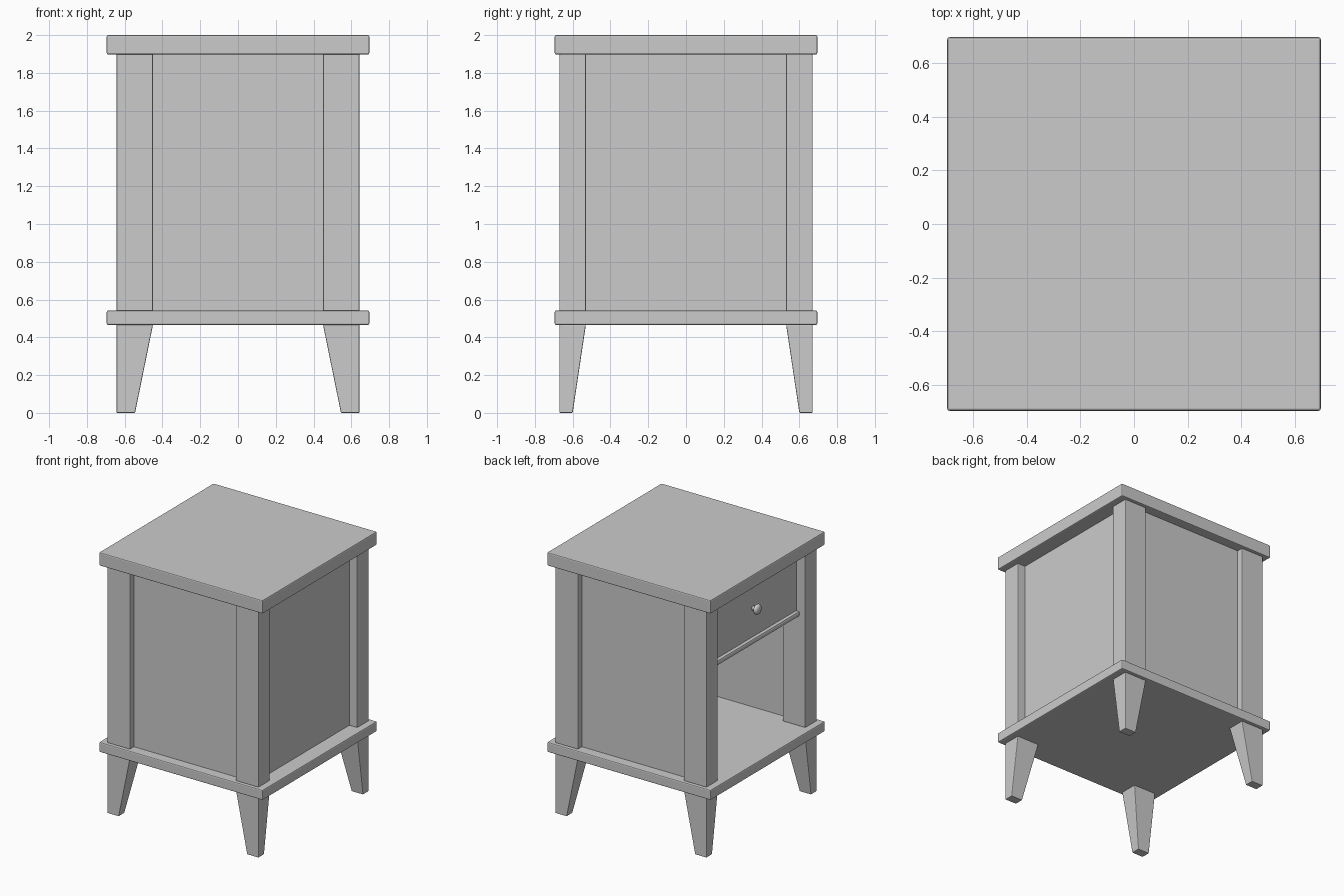
import bpy, bmesh
from math import pi, cos, sin

if "Cube" in bpy.data.objects:
    bpy.data.objects.remove(bpy.data.objects["Cube"])


def finish(name, bm, bevel=0.0):
    bmesh.ops.recalc_face_normals(bm, faces=bm.faces[:])
    mesh = bpy.data.meshes.new(name)
    bm.to_mesh(mesh)
    bm.free()
    obj = bpy.data.objects.new(name, mesh)
    bpy.context.collection.objects.link(obj)
    if bevel:
        mod = obj.modifiers.new("soft_edges", "BEVEL")
        mod.width = bevel
        mod.segments = 2
    return obj


def frustum(name, low, high, bevel=0.0):
    """Solid between two rectangles, each given as (x0, x1, y0, y1, z)."""
    bm = bmesh.new()
    rings = []
    for x0, x1, y0, y1, z in (low, high):
        rings.append([bm.verts.new(p) for p in
                      ((x0, y0, z), (x1, y0, z), (x1, y1, z), (x0, y1, z))])
    a, b = rings
    bm.faces.new(a)
    bm.faces.new(b)
    for i in range(4):
        j = (i + 1) % 4
        bm.faces.new((a[i], a[j], b[j], b[i]))
    return finish(name, bm, bevel)


def box(name, x0, x1, y0, y1, z0, z1, bevel=0.0):
    return frustum(name, (x0, x1, y0, y1, z0), (x0, x1, y0, y1, z1), bevel)


# Top and base slabs
W = 0.695
box("top_slab", -W, W, -W, W, 1.897, 2.0, 0.008)
box("base_slab", -W, W, -W, W, 0.465, 0.542, 0.008)

# Corner posts and tapered legs
for sx, side in ((-1, "left"), (1, "right")):
    for sy, end in ((-1, "front"), (1, "back")):
        x_out, x_in = sx * 0.643, sx * 0.45
        y_out, y_in = sy * 0.67, sy * 0.53
        box(f"{end}_{side}_post", x_in, x_out, y_in, y_out, 0.54, 1.899, 0.005)
        frustum(f"{end}_{side}_leg",
                (sx * 0.545, x_out, sy * 0.6, y_out, 0.0),
                (x_in, x_out, y_in, y_out, 0.467), 0.005)

# Recessed panels on three sides; the left side stays open
box("front_panel", -0.5, 0.5, -0.62, -0.60, 0.54, 1.899)
box("back_panel", -0.5, 0.5, 0.60, 0.62, 0.54, 1.899)
box("right_panel", 0.555, 0.575, -0.56, 0.56, 0.54, 1.899)

# Shelf with rounded lip, and the drawer above it
box("drawer_shelf", -0.597, 0.556, -0.531, 0.531, 1.385, 1.425, 0.012)
box("drawer", -0.57, 0.54, -0.529, 0.529, 1.424, 1.898)

# Turned drawer knob, revolved around the x axis
profile = [(-0.565, 0.018), (-0.585, 0.016), (-0.597, 0.034),
           (-0.608, 0.040), (-0.620, 0.034), (-0.627, 0.018)]
N = 24
bm = bmesh.new()
rings = [[bm.verts.new((x, r * cos(2 * pi * i / N), 1.645 + r * sin(2 * pi * i / N)))
          for i in range(N)] for x, r in profile]
for a, b in zip(rings, rings[1:]):
    for i in range(N):
        j = (i + 1) % N
        bm.faces.new((a[i], a[j], b[j], b[i]))
bm.faces.new(rings[0])
bm.faces.new(rings[-1])
for f in bm.faces:
    f.smooth = True
finish("drawer_knob", bm)
